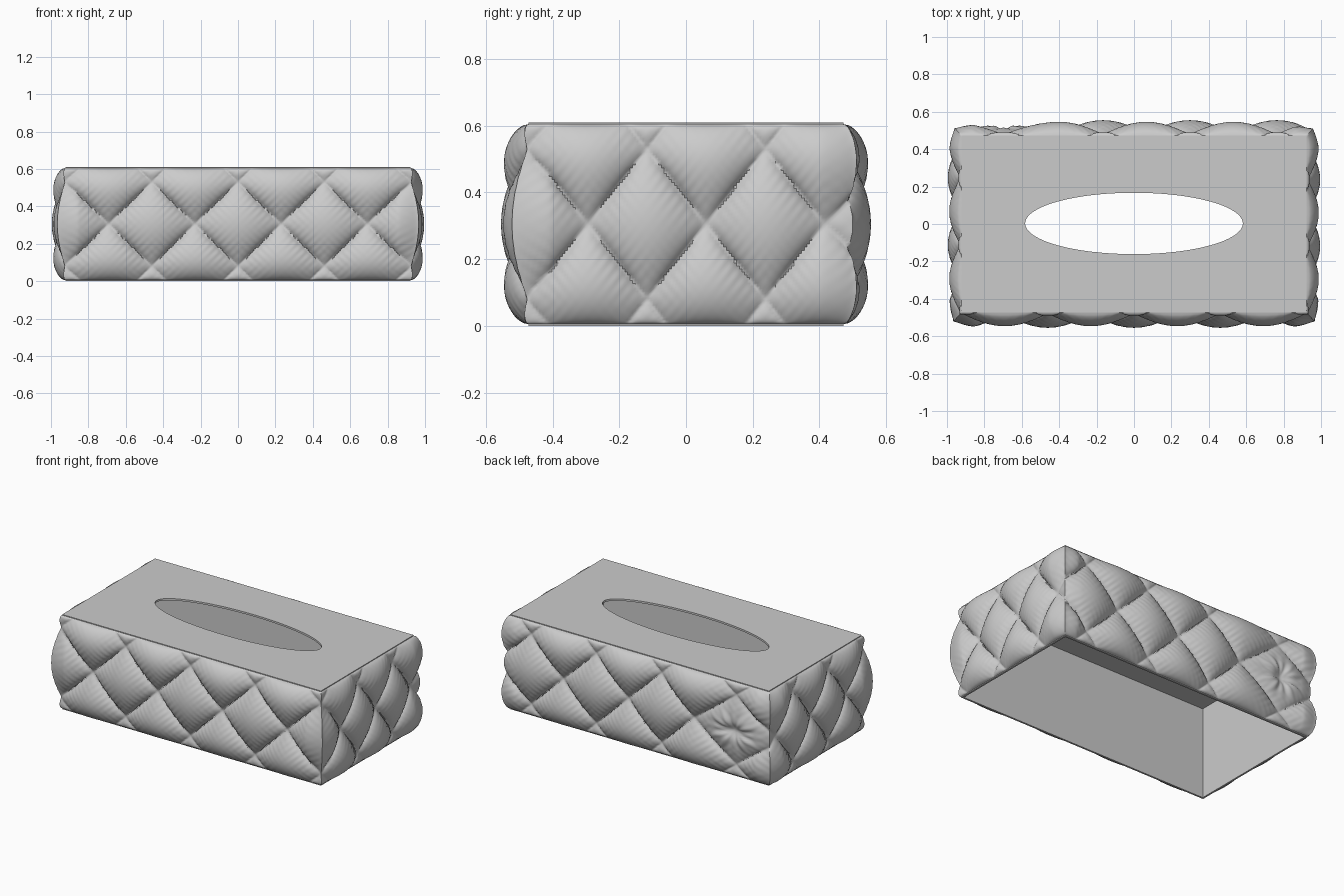
import bpy, bmesh, math

cube = bpy.data.objects.get("Cube")
if cube:
    bpy.data.objects.remove(cube)

HX, HY, H = 0.922, 0.472, 0.61   # half width, half depth, height
WALL = 0.012

gray = bpy.data.materials.new("soft_gray")
gray.use_nodes = True
gray.diffuse_color = (0.6, 0.6, 0.6, 1)
gray.node_tree.nodes["Principled BSDF"].inputs["Base Color"].default_value = (0.6, 0.6, 0.6, 1)


def smooth(obj, degrees):
    bpy.ops.object.select_all(action='DESELECT')
    obj.select_set(True)
    bpy.context.view_layer.objects.active = obj
    bpy.ops.object.shade_smooth_by_angle(angle=math.radians(degrees))


def rectangle(hx, hy):
    return [(-hx, -hy), (hx, -hy), (hx, hy), (-hx, hy)]


def ellipse(a, b, cy, n=96):
    return [(a * math.cos(math.tau * i / n), cy + b * math.sin(math.tau * i / n)) for i in range(n)]


def plate(name, loops, z0, z1):
    """Flat outline with a hole, extruded from z0 to z1."""
    curve = bpy.data.curves.new(name, 'CURVE')
    curve.dimensions = '2D'
    curve.fill_mode = 'BOTH'
    curve.extrude = (z1 - z0) / 2
    for loop in loops:
        s = curve.splines.new('POLY')
        s.points.add(len(loop) - 1)
        for point, (x, y) in zip(s.points, loop):
            point.co = (x, y, 0, 1)
        s.use_cyclic_u = True
    obj = bpy.data.objects.new(name, curve)
    bpy.context.collection.objects.link(obj)
    obj.location.z = (z0 + z1) / 2
    curve.materials.append(gray)
    bpy.ops.object.select_all(action='DESELECT')
    obj.select_set(True)
    bpy.context.view_layer.objects.active = obj
    bpy.ops.object.convert(target='MESH')
    smooth(bpy.context.object, 30)


# Rigid box: open bottom, four walls and a top with an oval opening
plate("box_walls", [rectangle(HX, HY), rectangle(HX - WALL, HY - WALL)], 0, H - WALL)
plate("top_panel", [rectangle(HX, HY), ellipse(0.582, 0.164, 0.003)], H - WALL, H)

# Quilt phase along the perimeter, from the front left corner round to the same corner
W, D = 2 * HX, 2 * HY
KNOTS = [(0, -4), (W, 4), (W + D, 9.32), (W + D + 1.32, 15), (2 * W + D, 16.75), (2 * W + 2 * D, 22)]


def phase(s):
    for (s0, p0), (s1, p1) in zip(KNOTS, KNOTS[1:]):
        if s <= s1 + 1e-6:
            return p0 + (p1 - p0) * (s - s0) / (s1 - s0)
    return KNOTS[-1][1]


def seam_distance(u):
    return abs((u % 2) - 1)


def puff(p, q):
    """Height from 0 to 1 of the diamond cushions, with gathers beside the seams."""
    u, v = p + q, p - q
    cu, cv = abs(math.cos(math.pi * u / 2)), abs(math.cos(math.pi * v / 2))
    h = (cu * cv) ** 0.45
    du, dv = seam_distance(u), seam_distance(v)
    gather = math.cos(10 * math.pi * v) * du * math.exp(-du * 6) * cv
    gather += math.cos(10 * math.pi * u) * dv * math.exp(-dv * 6) * cu
    h += 0.35 * gather
    # Tufted cushion at the back, where the pattern meets itself
    a, r = p - 16, math.hypot(p - 16, q)
    if abs(a) + abs(q) < 1:
        angle = math.atan2(q, a)
        ring = math.exp(-((r - 0.35) / 0.22) ** 2)
        h *= 0.62 * (1 - 0.75 * math.exp(-(r / 0.2) ** 2))
        h += (0.09 * math.cos(4 * angle + math.pi) + 0.05 * math.cos(12 * angle)) * ring
    return h


def corner_weight(d):
    t = max(0.0, 1 - d / 0.07)
    return t * t * (3 - 2 * t)


# Perimeter samples: position, outward offset direction and phase
STEP = 0.0078
SIDES = [((-HX, -HY), (1, 0), W), ((HX, -HY), (0, 1), D),
         ((HX, HY), (-1, 0), W), ((-HX, HY), (0, -1), D)]
ring = []
s = 0
for (x, y), (dx, dy), length in SIDES:
    n = round(length / STEP)
    for i in range(n):
        t = length * i / n
        px, py = x + dx * t, y + dy * t
        wx = 1 if dx == 0 else corner_weight(HX - abs(px))
        wy = 1 if dy == 0 else corner_weight(HY - abs(py))
        ox = math.copysign(0.069 * (1 - 0.4 * wy * wx), px) * wx
        oy = math.copysign(0.078 * (1 - 0.4 * wx * wy), py) * wy
        ring.append((px, py, ox, oy, phase(s + t)))
    s += length

# Quilted padding wrapped round the walls
Z0, Z1, ROWS = 0.005, H - 0.005, 80
MID = (Z0 + Z1) / 2
bm = bmesh.new()
rows = []
for j in range(ROWS + 1):
    # rows crowd together towards the rounded top and bottom edges
    t = math.sin(math.pi / 2 * (2 * j / ROWS - 1) * 0.8) / math.sin(math.pi * 0.4)
    z = MID + t * (Z1 - Z0) / 2
    edge = max(0.0, 1 - t ** 4) ** 0.5
    q = (z - MID) / 0.225
    row = []
    for px, py, ox, oy, p in ring:
        h = edge * (0.1 + 0.96 * puff(p, q))
        row.append(bm.verts.new((px + ox * h, py + oy * h, z)))
    rows.append(row)
for low, high in zip(rows, rows[1:]):
    for i in range(len(ring)):
        k = (i + 1) % len(ring)
        bm.faces.new((low[i], low[k], high[k], high[i]))
mesh = bpy.data.meshes.new("quilted_padding")
bm.to_mesh(mesh)
bm.free()
mesh.materials.append(gray)
padding = bpy.data.objects.new("quilted_padding", mesh)
bpy.context.collection.objects.link(padding)
smooth(padding, 60)
